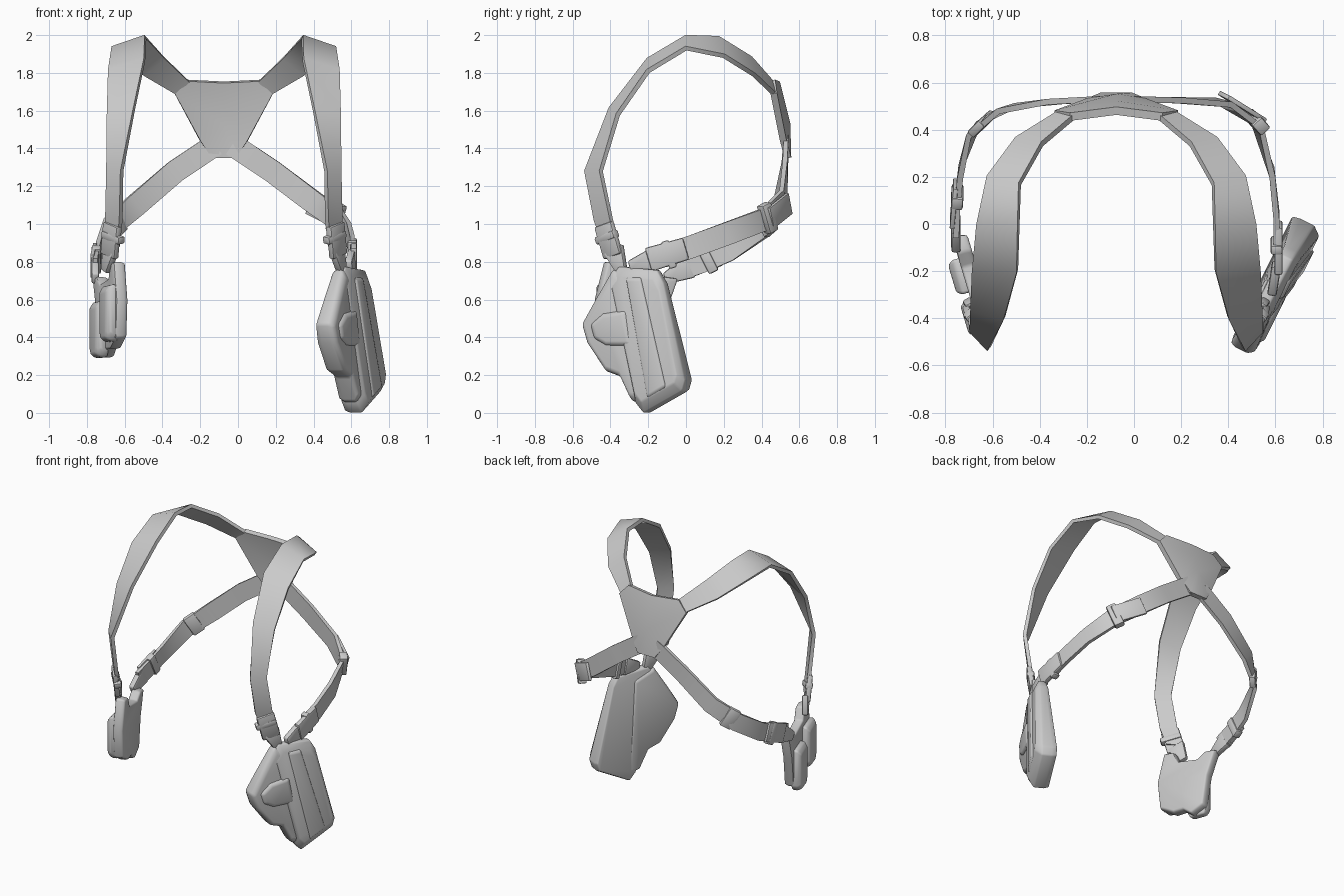
import bpy, bmesh
from mathutils import Vector as V

if "Cube" in bpy.data.objects:
    bpy.data.objects.remove(bpy.data.objects["Cube"])

CX = -0.075  # harness symmetry plane


def finish(name, bm, thick=0, bevel=0):
    bmesh.ops.recalc_face_normals(bm, faces=bm.faces[:])
    me = bpy.data.meshes.new(name)
    bm.to_mesh(me)
    bm.free()
    ob = bpy.data.objects.new(name, me)
    bpy.context.collection.objects.link(ob)
    bpy.ops.object.select_all(action='DESELECT')
    bpy.context.view_layer.objects.active = ob
    ob.select_set(True)
    if thick:
        m = ob.modifiers.new("thickness", 'SOLIDIFY')
        m.thickness, m.offset = thick, 0
        bpy.ops.object.modifier_apply(modifier=m.name)
    if bevel:
        m = ob.modifiers.new("bevel", 'BEVEL')
        m.width, m.segments, m.limit_method = bevel, 2, 'ANGLE'
        bpy.ops.object.modifier_apply(modifier=m.name)
    bpy.ops.object.shade_smooth_by_angle(angle=0.75)
    return ob


def sheet(name, rows, thick=0.025):
    """Strip of leather through rows of points."""
    bm = bmesh.new()
    vs = [[bm.verts.new(p) for p in r] for r in rows]
    for a, b in zip(vs, vs[1:]):
        for i in range(len(a) - 1):
            bm.faces.new((a[i], a[i + 1], b[i + 1], b[i]))
    return finish(name, bm, thick)


def frame(p, t):
    """Tangent, width and outward directions on the wearer's body (a rounded box)."""
    t = V(t).normalized()
    o = V((((p[0] - CX) / .69) ** 3 / .69, (p[1] / .54) ** 3 / .54, 0)).normalized()
    w = t.cross(o).normalized()
    return t, w, w.cross(t).normalized()


def strap(name, path, width, thick=0.025):
    ps = [V(p) for p in path]
    rows = []
    for i, p in enumerate(ps):
        t, w, o = frame(p, ps[min(i + 1, len(ps) - 1)] - ps[max(i - 1, 0)])
        rows.append((p - w * width / 2, p + w * width / 2))
    return sheet(name, rows, thick)


def link(name, a, b, wa, wb, thick=0.04, out=0.0, bevel=0.01):
    """Tapered block from a to b, lying on the body surface."""
    a, b = V(a), V(b)
    t, w, o = frame((a + b) / 2, b - a)
    bm = bmesh.new()
    rings = [[bm.verts.new(p + o * out + w * sw * wd / 2 + o * so * thick / 2)
              for sw, so in ((-1, -1), (1, -1), (1, 1), (-1, 1))]
             for p, wd in ((a, wa), (b, wb))]
    for i in range(4):
        j = (i + 1) % 4
        bm.faces.new((rings[0][i], rings[0][j], rings[1][j], rings[1][i]))
    for r in rings:
        bm.faces.new(r)
    return finish(name, bm, 0, bevel)


def slab(name, prof, base, slope, layers, bevel=0.012, taper=0.0):
    """y/z profile on an upright slanted plane; layers = (offset, scale).
    taper thins the slab above z = 0.35."""
    n = V((1, -slope, 0)).normalized() * (1 if slope > 0 else -1)
    cy = sum(p[0] for p in prof) / len(prof)
    cz = sum(p[1] for p in prof) / len(prof)
    bm = bmesh.new()
    rings = []
    for off, s in layers:
        ring = []
        for y, z in prof:
            y, z = cy + (y - cy) * s, cz + (z - cz) * s
            k = 1 - taper * max(0, z - .35)
            ring.append(bm.verts.new(V((base + slope * y, y, z)) + n * off * k))
        rings.append(ring)
    for a, b in zip(rings, rings[1:]):
        for i in range(len(a)):
            j = (i + 1) % len(a)
            bm.faces.new((a[i], a[j], b[j], b[i]))
    bm.faces.new(rings[0])
    bm.faces.new(rings[-1])
    return finish(name, bm, 0, bevel)


def mir(p):
    return (2 * CX - p[0], p[1], p[2])


# Back patch joining all four straps
half = [((0.195, .455, 1.76), (0, .48, 1.75)), ((.26, .465, 1.69), (0, .505, 1.65)),
        ((.125, .515, 1.44), (0, .535, 1.53)), ((.065, .54, 1.35), (0, .54, 1.35))]
sheet("back_patch", [[(CX - e[0], e[1], e[2]), (CX + c[0], c[1], c[2]), (CX + e[0], e[1], e[2])]
                     for e, c in half], 0.035)

# Shoulder straps with front buckles
edges = [((.11, .45, 1.755), (.18, .465, 1.69)), ((.24, .34, 1.88), (.35, .36, 1.79)),
         ((.335, .17, 1.985), (.47, .2, 1.89)), ((.34, 0, 1.99), (.515, 0, 1.93)),
         ((.345, -.2, 1.87), (.535, -.2, 1.81)), ((.40, -.4, 1.61), (.54, -.36, 1.58)),
         ((.465, -.53, 1.28), (.54, -.45, 1.28)), ((.47, -.48, 1.02), (.545, -.39, 1.0)),
         ((.485, -.43, .88), (.555, -.35, .87))]
for side, f in (("right", tuple), ("left", mir)):
    sheet(side + "_shoulder_strap", [(f(a), f(b)) for a, b in edges])
    link(side + "_front_keeper", f((.51, -.425, .95)), f((.514, -.413, .91)), .14, .14, .05)
    link(side + "_front_tab", f((.51, -.43, 1.0)), f((.525, -.38, .83)), .12, .12, .035, .008)
    link(side + "_front_link", f((.523, -.385, .87)), f((.55, -.34, .75)), .12, .06)

# Lower straps wrapping round the ribs
right = [(-.03, .53, 1.42), (.18, .525, 1.28), (.38, .515, 1.13), (.52, .43, 1.03),
         (.585, .22, .95), (.605, .03, .88), (.605, -.12, .83)]
left = [(-.12, .53, 1.42), (-.33, .52, 1.28), (-.54, .49, 1.1), (-.68, .4, .98),
        (-.735, .22, .86), (-.75, .08, .8), (-.755, -.04, .76)]
strap("right_lower_strap", right, .12)
strap("left_lower_strap", left, .12)

# Strap sliders, loose tabs and end links
link("right_slider", (.50, .455, 1.045), (.54, .41, 1.02), .16, .16, .055)
link("right_loose_tab", (.37, .53, 1.11), (.53, .43, 1.03), .12, .12, .02, .02, .004)
link("right_side_keeper", (.605, -.07, .845), (.605, -.11, .832), .15, .15, .05)
link("right_side_tab", (.605, .0, .87), (.605, -.2, .81), .12, .13, .035, .008)
link("right_side_link", (.605, -.17, .815), (.585, -.30, .78), .12, .05)
link("left_slider", (-.748, .14, .825), (-.752, .09, .80), .15, .15, .05)
link("left_loose_tab", (-.745, .17, .84), (-.76, -.0, .775), .13, .13, .02, .012, .004)
link("left_bend_keeper", (-.62, .45, 1.03), (-.67, .40, .985), .14, .14, .04)
link("left_side_link", (-.757, .02, .775), (-.755, -.11, .71), .13, .06)

# Holster: main body, ridge along it and the flared trigger section
HB, HS = .728, .5
slab("holster_body", [(-.40, .70), (-.35, .775), (-.145, .755), (-.11, .69), (.01, .17),
                      (-.005, .115), (-.21, -.002), (-.25, .05)], HB, HS,
     [(-.065, .97), (-.03, 1), (.035, 1), (.075, .85)], .008, 1.2)
slab("holster_ridge", [(-.30, .72), (-.22, .72), (-.07, .13), (-.17, .07)], HB, HS,
     [(.0, 1), (.06, 1), (.085, .95)], .01, 1.0)
slab("holster_trigger_section", [(-.38, .76), (-.47, .6), (-.54, .47), (-.51, .37), (-.41, .22),
                                 (-.33, .19), (-.27, .06), (-.2, .05), (-.25, .7)], HB, HS,
     [(-.065, .95), (-.035, 1), (.03, 1), (.055, .88)], .012, .8)
slab("holster_trigger_bump", [(-.42, .53), (-.49, .47), (-.47, .39), (-.40, .35), (-.25, .35),
                              (-.29, .55)], HB, HS, [(.0, 1), (.04, 1), (.065, .8)])

# Magazine pouch: backing plate with two ears, and two cells outside it
PB, PS = -.768, -.3
slab("pouch_plate", [(-.43, .80), (-.36, .79), (-.33, .71), (-.18, .68), (-.12, .72), (-.05, .71),
                     (-.11, .54), (-.14, .33), (-.23, .29), (-.29, .34), (-.36, .34), (-.46, .40),
                     (-.48, .6)], PB, PS, [(-.045, .97), (-.02, 1), (.02, 1)], .01)
for i, (y, z) in enumerate(((-.39, .38), (-.215, .295))):
    slab("pouch_cell_%d" % (i + 1), [(y - .07, z + .04), (y - .05, z), (y + .05, z - .005),
                                     (y + .075, z + .03), (y + .075, z + .29), (y - .07, z + .30)],
         PB, PS, [(.0, 1), (.045, 1), (.07, .82)])
